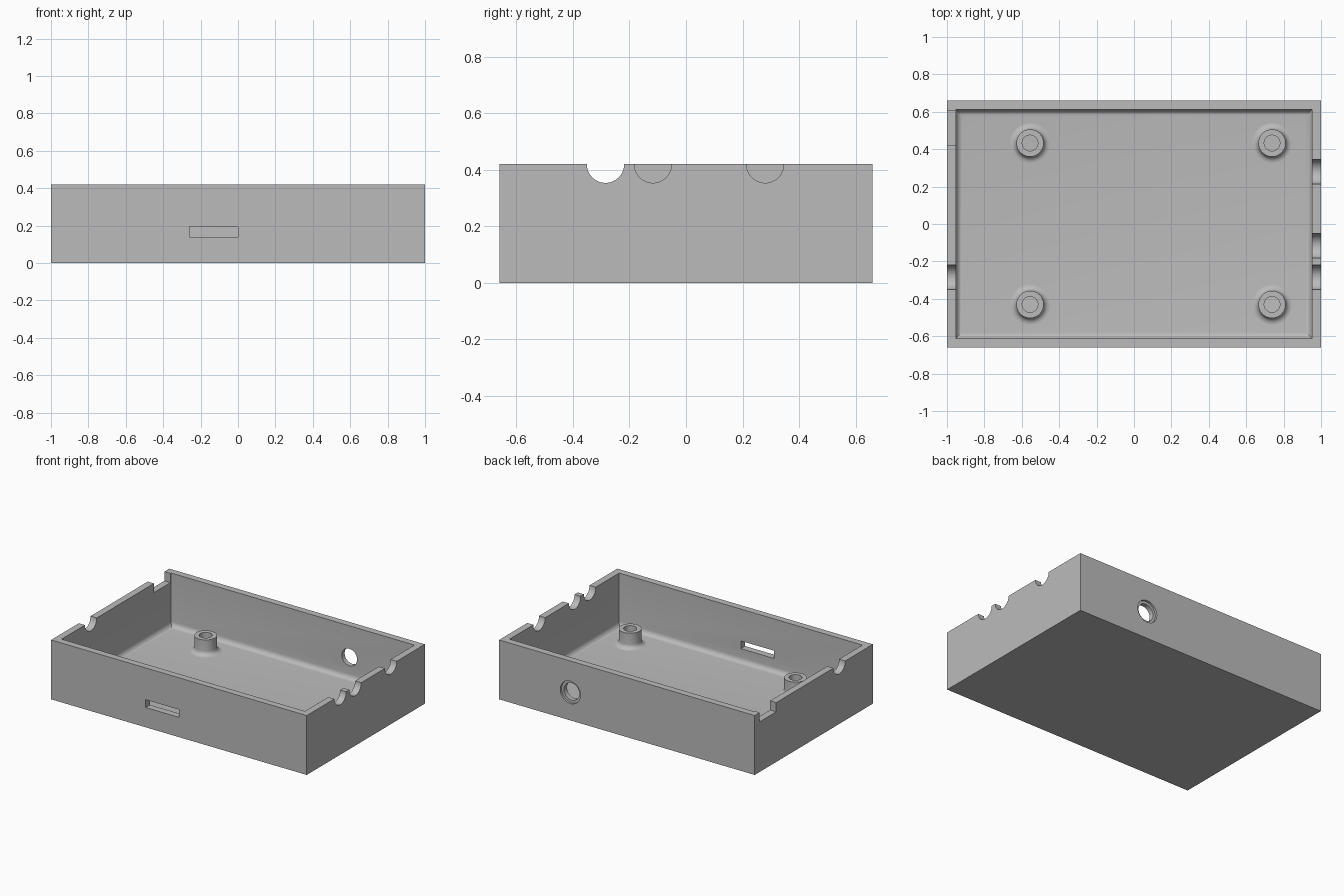
import bpy, bmesh
from math import sin, cos, pi, radians
from mathutils import Matrix, Vector

if "Cube" in bpy.data.objects:
    bpy.data.objects.remove(bpy.data.objects["Cube"], do_unlink=True)

W, D, H = 1.0, 0.66, 0.42      # half width, half depth, height
WALL, FLOOR = 0.048, 0.045
NOTCH = 0.066

grey = bpy.data.materials.new("plain_grey")
grey.use_nodes = True
colour = (0.5, 0.5, 0.5, 1)
grey.diffuse_color = colour
grey.node_tree.nodes["Principled BSDF"].inputs["Base Color"].default_value = colour


def add_object(name, bm):
    bmesh.ops.recalc_face_normals(bm, faces=bm.faces[:])
    mesh = bpy.data.meshes.new(name)
    bm.to_mesh(mesh)
    bm.free()
    mesh.materials.append(grey)
    obj = bpy.data.objects.new(name, mesh)
    bpy.context.scene.collection.objects.link(obj)
    return obj


def box(name, low, high, fillet=0):
    low, high = Vector(low), Vector(high)
    bm = bmesh.new()
    bmesh.ops.create_cube(bm, size=1)
    for v in bm.verts:
        v.co = (low + high) / 2 + v.co * (high - low)
    if fillet:
        base = [e for e in bm.edges if all(v.co.z < low.z + 0.001 for v in e.verts)]
        bmesh.ops.bevel(bm, geom=base, offset=fillet, segments=6,
                        profile=0.5, affect='EDGES')
    return add_object(name, bm)


def rod(name, centre, radius, length, axis):
    bm = bmesh.new()
    bmesh.ops.create_cone(bm, cap_ends=True, segments=48, radius1=radius,
                          radius2=radius, depth=length)
    turn = Matrix.Rotation(radians(90), 4, axis)
    bmesh.ops.transform(bm, matrix=Matrix.Translation(centre) @ turn, verts=bm.verts[:])
    return add_object(name, bm)


def smooth(obj):
    bpy.ops.object.select_all(action='DESELECT')
    bpy.context.view_layer.objects.active = obj
    obj.select_set(True)
    bpy.ops.object.shade_smooth_by_angle(angle=radians(30))


# Open tray and the shapes removed from it
tray = box("tray", (-W, -D, 0), (W, D, H))
cutters = [
    box("cavity_cutter", (WALL - W, WALL - D, FLOOR), (W - WALL, D - WALL, H + 0.2), 0.035),
    box("slot_cutter", (-0.26, -D - 0.1, 0.14), (0, -D + 0.1, 0.195)),
    box("square_notch_cutter", (-W - 0.1, 0.42, H - 0.065), (-W + 0.1, 0.605, H + 0.1)),
    rod("port_cutter", (0.443, D, 0.198), 0.06, 0.2, 'X'),
    rod("port_recess_cutter", (0.443, D + 0.085, 0.198), 0.079, 0.2, 'X'),
]
for side, y in ((1, -0.285), (1, -0.117), (1, 0.28), (-1, -0.285)):
    cutters.append(rod("round_notch_cutter", (side * W, y, H), NOTCH, 0.2, 'Y'))

for cutter in cutters:
    cutter.hide_render = True
    mod = tray.modifiers.new(cutter.name, 'BOOLEAN')
    mod.operation = 'DIFFERENCE'
    mod.solver = 'EXACT'
    mod.object = cutter

# Bake the cuts and drop the cutters
bpy.context.view_layer.update()
graph = bpy.context.evaluated_depsgraph_get()
baked = bpy.data.meshes.new_from_object(tray.evaluated_get(graph))
tray.modifiers.clear()
tray.data = baked
for cutter in cutters:
    bpy.data.objects.remove(cutter, do_unlink=True)
smooth(tray)


# Hollow screw posts with a flared foot
def screw_post(name, x, y):
    bore, outer, top, flare = 0.042, 0.073, 0.155, 0.033
    profile = [(bore, FLOOR), (bore, top), (outer, top)]
    for i in range(7):
        a = pi / 2 * i / 6
        profile.append((outer + flare * (1 - cos(a)), FLOOR + flare * (1 - sin(a))))
    bm = bmesh.new()
    verts = [bm.verts.new((r, 0, z)) for r, z in profile]
    edges = [bm.edges.new(pair) for pair in zip(verts, verts[1:])]
    bmesh.ops.spin(bm, geom=verts + edges, cent=(0, 0, 0), axis=(0, 0, 1),
                   angle=2 * pi, steps=48)
    bmesh.ops.remove_doubles(bm, verts=bm.verts[:], dist=0.0001)
    bmesh.ops.recalc_face_normals(bm, faces=bm.faces[:])
    # The rim must face upward
    rim = max(bm.faces, key=lambda f: f.calc_center_median().z)
    if rim.normal.z < 0:
        bmesh.ops.reverse_faces(bm, faces=bm.faces[:])
    bmesh.ops.translate(bm, verts=bm.verts[:], vec=(x, y, 0))
    smooth(add_object(name, bm))


for row, y in (("front", -0.43), ("back", 0.433)):
    for side, x in (("right", -0.556), ("left", 0.738)):
        screw_post(f"{row}_{side}_screw_post", x, y)
